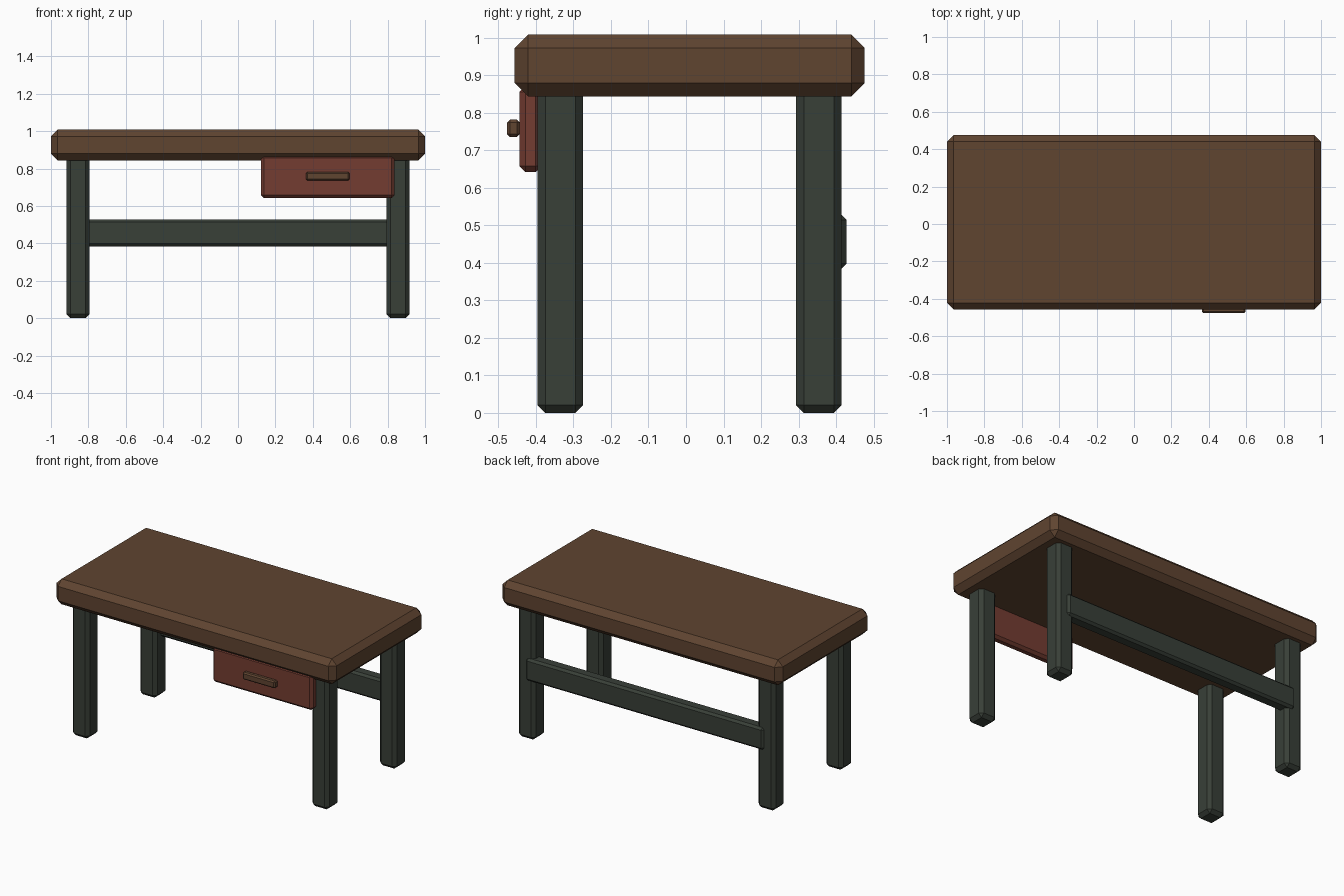
import bpy, bmesh

if "Cube" in bpy.data.objects:
    bpy.data.objects.remove(bpy.data.objects["Cube"])


def material(name, rgb):
    m = bpy.data.materials.new(name)
    m.diffuse_color = (*rgb, 1.0)
    m.use_nodes = True
    m.node_tree.nodes["Principled BSDF"].inputs["Base Color"].default_value = m.diffuse_color
    return m


WOOD = material("brown wood", (0.115, 0.058, 0.030))
GREEN = material("dark green paint", (0.040, 0.050, 0.039))
RED = material("red brown paint", (0.175, 0.046, 0.031))


def box(name, xs, ys, zs, bevel, mat):
    """Box between the given limits with flat chamfered edges."""
    bm = bmesh.new()
    bmesh.ops.create_cube(bm, size=1)
    for v in bm.verts:
        v.co = [(lo + hi) / 2 + c * (hi - lo)
                for c, (lo, hi) in zip(v.co, (xs, ys, zs))]
    bmesh.ops.bevel(bm, geom=bm.edges[:], offset=bevel, segments=1,
                    affect='EDGES')
    bmesh.ops.recalc_face_normals(bm, faces=bm.faces)
    me = bpy.data.meshes.new(name)
    bm.to_mesh(me)
    bm.free()
    me.materials.append(mat)
    ob = bpy.data.objects.new(name, me)
    bpy.context.collection.objects.link(ob)
    return ob


# Thick chamfered top
box("table_top", (-1, 1), (-0.457, 0.476), (0.844, 1.008), 0.0355, WOOD)

# Four legs, running slightly into the top
for side, x in (("left", -0.856), ("right", 0.856)):
    for end, y in (("front", -0.335), ("back", 0.354)):
        box(f"{end}_{side}_leg", (x - 0.061, x + 0.061),
            (y - 0.061, y + 0.061), (0, 0.88), 0.021, GREEN)

# Rail joining the back legs
box("back_rail", (-0.85, 0.85), (0.348, 0.428), (0.384, 0.528), 0.014, GREEN)

# Drawer front and its pull
box("drawer_front", (0.123, 0.837), (-0.444, -0.385), (0.642, 0.872), 0.016, RED)
box("drawer_handle", (0.364, 0.597), (-0.477, -0.443), (0.735, 0.782), 0.008, WOOD)
